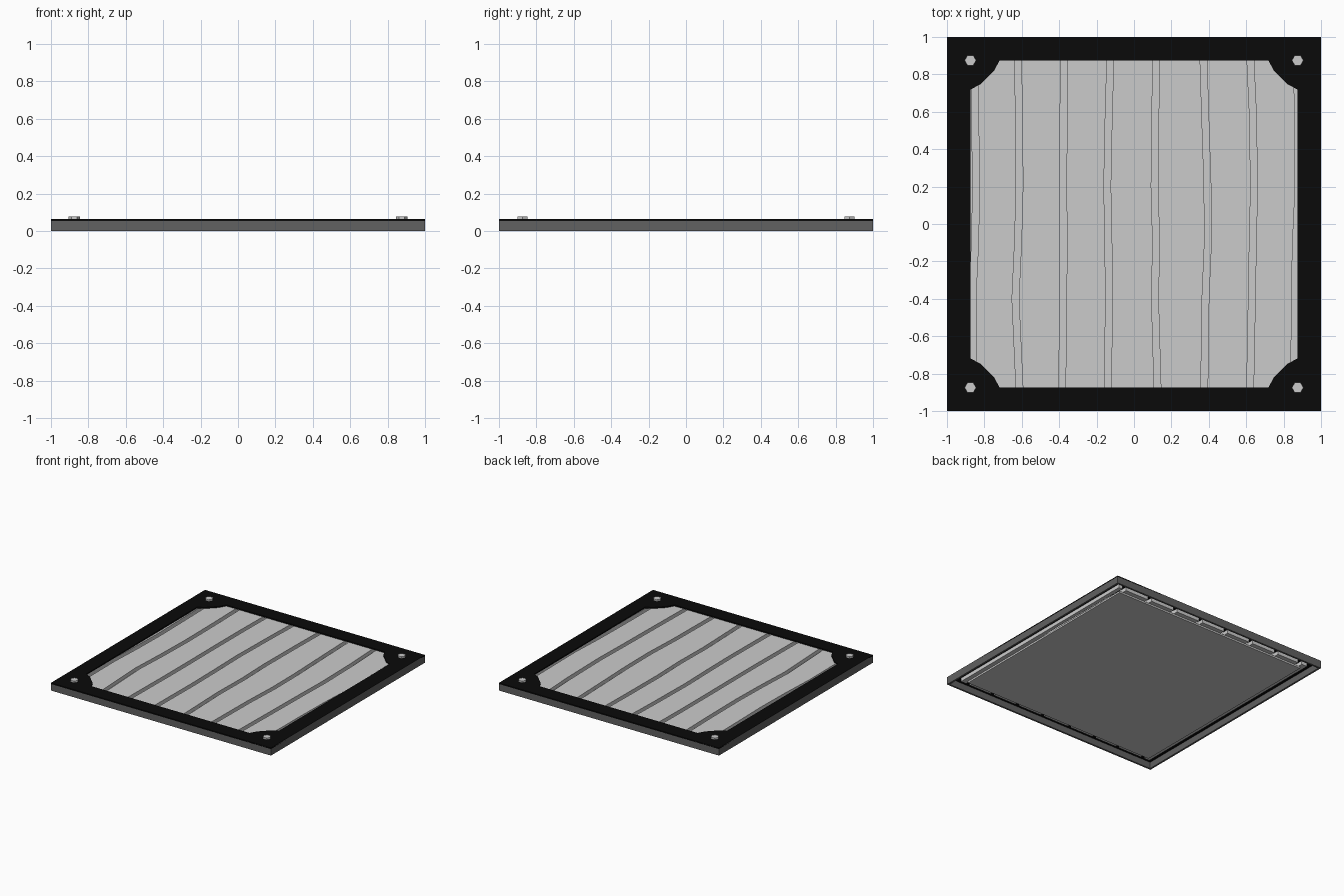
import bpy, bmesh, math
from mathutils import Matrix

if "Cube" in bpy.data.objects:
    bpy.data.objects.remove(bpy.data.objects["Cube"])

TOP = 0.063      # frame top height
INNER = 0.875    # half size of the opening


def material(name, value):
    m = bpy.data.materials.new(name)
    m.diffuse_color = (value, value, value, 1)
    m.use_nodes = True
    m.node_tree.nodes["Principled BSDF"].inputs["Base Color"].default_value = m.diffuse_color
    return m


black = material("black_paint", 0.003)
grey = material("dark_side", 0.12)


def finish(name, bm, mat=None):
    bmesh.ops.recalc_face_normals(bm, faces=bm.faces)
    me = bpy.data.meshes.new(name)
    bm.to_mesh(me)
    bm.free()
    ob = bpy.data.objects.new(name, me)
    bpy.context.collection.objects.link(ob)
    if mat:
        me.materials.append(mat)
    return ob


def prism(bm, outline, z0, z1):
    """Closed solid between two heights from a 2D outline."""
    lo = [bm.verts.new((x, y, z0)) for x, y in outline]
    hi = [bm.verts.new((x, y, z1)) for x, y in outline]
    n = len(outline)
    bm.faces.new(lo[::-1])
    bm.faces.new(hi)
    for i in range(n):
        j = (i + 1) % n
        bm.faces.new((lo[i], lo[j], hi[j], hi[i]))


def ring(bm, outer, inner, z0, z1):
    """Closed solid between two loops with equal point counts."""
    n = len(outer)
    rows = [[bm.verts.new((x, y, z)) for x, y in loop]
            for loop, z in ((outer, z0), (outer, z1), (inner, z1), (inner, z0))]
    for a in range(4):
        b = (a + 1) % 4
        for i in range(n):
            j = (i + 1) % n
            bm.faces.new((rows[a][i], rows[a][j], rows[b][j], rows[b][i]))


def turned(points):
    """Repeat one corner's points around all four corners."""
    out = []
    for k in range(4):
        c, s = round(math.cos(k * math.pi / 2)), round(math.sin(k * math.pi / 2))
        out += [(c * x - s * y, s * x + c * y) for x, y in points]
    return out


# Top flange with corner gussets
opening = turned([(INNER, 0.718), (0.822, 0.747), (0.747, 0.822), (0.718, INNER)])
border = turned([(1, 0.718), (1, 0.88), (0.88, 1), (0.718, 1)])
border = [(math.copysign(1, x), math.copysign(1, y)) if abs(abs(x) + abs(y) - 1.88) < 1e-6
          else (x, y) for x, y in border]
# each corner's two middle points meet at the same square corner
bm = bmesh.new()
ring(bm, border, opening, TOP - 0.01, TOP)
bmesh.ops.remove_doubles(bm, verts=bm.verts, dist=1e-5)
finish("frame_flange", bm, black)

# Thin outer side walls
bm = bmesh.new()
t = 0.985
ring(bm, turned([(1, 1)]), turned([(t, t)]), 0, TOP - 0.001)
finish("frame_side_wall", bm, grey)

# Base plate under the planks
bm = bmesh.new()
prism(bm, turned([(0.888, 0.888)]), 0.006, 0.02)
finish("base_plate", bm)

# Planks separated by wandering gaps: gap centres at five y positions
ys = (-0.925, -0.4, -0.1, 0.2, 0.6, 0.925)
gaps = [
    (-0.86, -0.864, -0.85, -0.844, -0.85, -0.855),
    (-0.61, -0.634, -0.62, -0.612, -0.615, -0.622),
    (-0.385, -0.378, -0.377, -0.378, -0.377, -0.372),
    (-0.14, -0.134, -0.137, -0.143, -0.135, -0.125),
    (0.127, 0.112, 0.118, 0.11, 0.114, 0.12),
    (0.375, 0.382, 0.395, 0.393, 0.38, 0.37),
    (0.62, 0.63, 0.635, 0.642, 0.635, 0.62),
    (0.857, 0.86, 0.866, 0.88, 0.876, 0.872),
]
half = 0.018
left_edges = [[-0.925] * 6] + [[x + half for x in g] for g in gaps]
right_edges = [[x - half for x in g] for g in gaps] + [[0.925] * 6]
bm = bmesh.new()
for left, right in zip(left_edges, right_edges):
    prism(bm, list(zip(right, ys)) + list(zip(left, ys))[::-1], 0.02, 0.05)
finish("floor_planks", bm)

# Hexagonal corner bolts
bm = bmesh.new()
for sx in (-1, 1):
    for sy in (-1, 1):
        m = Matrix.Translation((sx * INNER, sy * INNER, 0.068)) @ Matrix.Rotation(math.pi / 2, 4, 'Z')
        bmesh.ops.create_cone(bm, cap_ends=True, segments=6, radius1=0.031,
                              radius2=0.031, depth=0.018, matrix=m)
finish("corner_bolts", bm)
